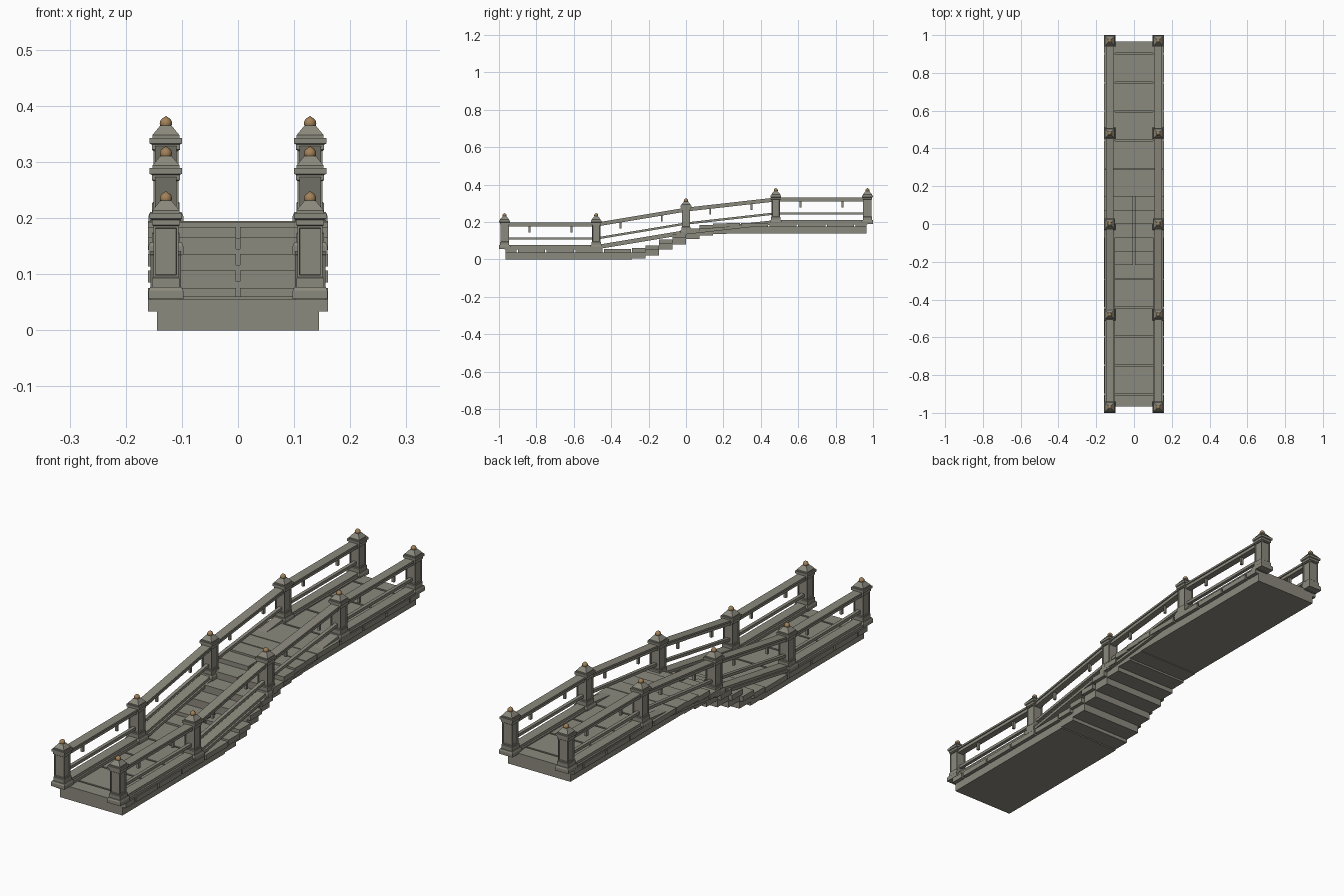
import bpy, bmesh
from mathutils import Vector

cube = bpy.data.objects.get("Cube")
if cube:
    bpy.data.objects.remove(cube)


def material(name, rgb):
    m = bpy.data.materials.new(name)
    m.use_nodes = True
    m.diffuse_color = (*rgb, 1)
    bsdf = m.node_tree.nodes["Principled BSDF"]
    bsdf.inputs["Base Color"].default_value = (*rgb, 1)
    bsdf.inputs["Roughness"].default_value = 0.9
    return m


STONE = material("grey stone", (0.26, 0.252, 0.205))
BRONZE = material("bronze", (0.36, 0.22, 0.10))


def finish(bm, name, mat):
    bmesh.ops.recalc_face_normals(bm, faces=bm.faces)
    mesh = bpy.data.meshes.new(name)
    bm.to_mesh(mesh)
    bm.free()
    mesh.materials.append(mat)
    ob = bpy.data.objects.new(name, mesh)
    bpy.context.collection.objects.link(ob)
    return ob


def box(bm, x, y, z, rise=0.0):
    """Box between pairs of limits; the +y end is lifted by rise."""
    verts = bmesh.ops.create_cube(bm, size=1)["verts"]
    for v in verts:
        i, j, k = (int(c > 0) for c in v.co)
        v.co = Vector((x[i], y[j], z[k] + rise * j))
    return verts


def ring_stack(bm, profile, y, z, x):
    """Square lathe from (half width, height) pairs."""
    rings = []
    for h, dz in profile:
        rings.append([bm.verts.new((x + sx * h, y + sy * h, z + dz))
                      for sx, sy in ((-1, -1), (1, -1), (1, 1), (-1, 1))])
    for a, b in zip(rings, rings[1:]):
        for i in range(4):
            j = (i + 1) % 4
            bm.faces.new((a[i], a[j], b[j], b[i]))
    bm.faces.new(rings[0][::-1])
    bm.faces.new(rings[-1])


END, FLIGHT, GAP = 0.965, 0.29, 0.004
SIDE = 0.1285
POST_Y = (-0.97, -0.48, 0.0, 0.48, 0.97)
POST_Z = (0.0, 0.0, 0.08, 0.134, 0.134)
STEP_TOPS = (0.06, 0.075, 0.107, 0.136, 0.165, 0.184, 0.192, 0.195)

# Lower and upper landings: a narrow bed below wide paving slabs
for name, sign, base in (("lower_landing", -1, 0.0), ("upper_landing", 1, 0.14)):
    bm = bmesh.new()
    box(bm, (-0.144, 0.144), sorted((sign * FLIGHT, sign * END)), (base, base + 0.036))
    edges = [FLIGHT + 0.153 * i for i in range(5)] + [END]
    for a, b in zip(edges, edges[1:]):
        outer = b if b == END else b - GAP
        box(bm, (-0.16, 0.16), sorted((sign * (a + GAP), sign * outer)),
            (base + 0.034, base + 0.055))
    finish(bm, name, STONE)

# Shallow flight of steps; the middle treads are split down the centre
bm = bmesh.new()
depth = 2 * FLIGHT / len(STEP_TOPS)
for i, top in enumerate(STEP_TOPS):
    y = -FLIGHT + i * depth
    box(bm, (-0.144, 0.144), (y, y + depth), (top - 0.055, top - 0.02))
    if 0 < i < len(STEP_TOPS) - 2:
        for x in ((-0.16, -GAP), (GAP, 0.16)):
            box(bm, x, (y, y + depth), (top - 0.022, top))
    else:
        box(bm, (-0.16, 0.16), (y, y + depth), (top - 0.022, top))
finish(bm, "steps", STONE)

# Post outline from plinth to pyramid cap
BASE = [(0.031, 0.056), (0.031, 0.070), (0.028, 0.077), (0.0245, 0.077),
        (0.0245, 0.093), (0.0225, 0.095)]
CAP = [(0.0225, 0.186), (0.025, 0.188), (0.025, 0.197), (0.029, 0.199),
       (0.029, 0.209), (0.024, 0.209), (0.024, 0.214), (0.010, 0.231)]

for label, side in (("left", 1), ("right", -1)):
    x = side * SIDE

    # Posts with recessed panels
    bm = bmesh.new()
    for y, z in zip(POST_Y, POST_Z):
        ring_stack(bm, BASE + CAP, y, z, x)
    bm.normal_update()
    shafts = [f for f in bm.faces if f.calc_area() > 0.003 and abs(f.normal.z) < 0.1]
    bmesh.ops.inset_individual(bm, faces=shafts, thickness=0.005, depth=0)
    bmesh.ops.inset_individual(bm, faces=shafts, thickness=0.001, depth=-0.004)
    finish(bm, label + "_posts", STONE)

    # Bronze finials
    bm = bmesh.new()
    for y, z in zip(POST_Y, POST_Z):
        ball = bmesh.ops.create_uvsphere(bm, u_segments=12, v_segments=8, radius=0.011)
        for v in ball["verts"]:
            if v.co.z > 0.0105:
                v.co.z += 0.002
            v.co += Vector((x, y, z + 0.235))
    ob = finish(bm, label + "_finials", BRONZE)
    for p in ob.data.polygons:
        p.use_smooth = True

    # Kerbs, rails and hanging pegs, following the slope between the posts
    kerb, rail, pegs = bmesh.new(), bmesh.new(), bmesh.new()
    parts = ((kerb, 0.027, 0.054, 0.066), (kerb, 0.020, 0.065, 0.077),
             (rail, 0.007, 0.106, 0.118), (rail, 0.014, 0.176, 0.190),
             (rail, 0.019, 0.189, 0.197))
    for i in range(4):
        y0, y1 = POST_Y[i:i + 2]
        z0, z1 = POST_Z[i:i + 2]
        for bm, half, lo, hi in parts:
            box(bm, (x - half, x + half), (y0, y1), (z0 + lo, z0 + hi), z1 - z0)
        for t in (0.27, 0.73):
            y, z = y0 + (y1 - y0) * t, z0 + (z1 - z0) * t
            box(pegs, (x - 0.005, x + 0.005), (y - 0.005, y + 0.005),
                (z + 0.145, z + 0.180))
    finish(kerb, label + "_kerb", STONE)
    finish(rail, label + "_rails", STONE)
    finish(pegs, label + "_rail_pegs", STONE)
